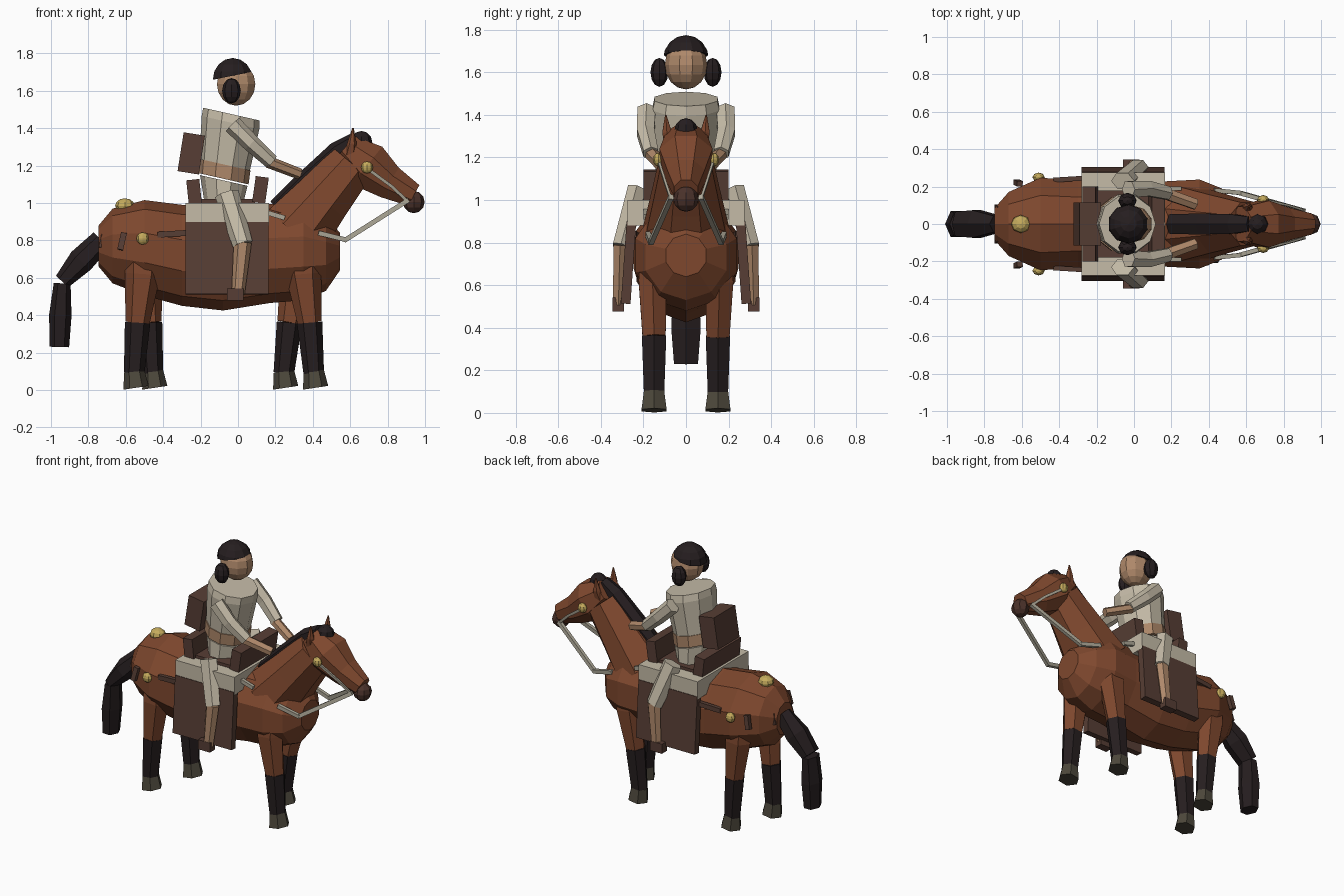
import bpy, bmesh, math
from mathutils import Vector, Matrix

cube = bpy.data.objects.get("Cube")
if cube:
    bpy.data.objects.remove(cube, do_unlink=True)


def material(name, r, g, b):
    m = bpy.data.materials.new(name)
    m.use_nodes = True
    m.diffuse_color = (r, g, b, 1)
    bsdf = next(n for n in m.node_tree.nodes if n.type == 'BSDF_PRINCIPLED')
    bsdf.inputs["Base Color"].default_value = (r, g, b, 1)
    bsdf.inputs["Roughness"].default_value = 0.9
    return m


COAT = material("chestnut coat", .21, .064, .027)
DARK = material("black hair", .019, .013, .014)
HOOF = material("hoof grey", .075, .065, .045)
MUZZLE = material("muzzle brown", .07, .032, .024)
CLOTH = material("cream cloth", .56, .50, .39)
SKIN = material("tan skin", .43, .25, .145)
LEATHER = material("brown leather", .095, .048, .035)
BRASS = material("brass", .56, .41, .11)
REIN = material("pale strap", .42, .39, .31)


def finish(name, bm, mat):
    bmesh.ops.recalc_face_normals(bm, faces=bm.faces)
    me = bpy.data.meshes.new(name)
    bm.to_mesh(me)
    bm.free()
    me.materials.append(mat)
    ob = bpy.data.objects.new(name, me)
    bpy.context.collection.objects.link(ob)
    return ob


def tube(name, sections, mat, sides=6, axis=None):
    """Loft through sections (x, y, z, half width, half depth)."""
    bm = bmesh.new()
    pts = [Vector(s[:3]) for s in sections]
    rings = []
    for i, s in enumerate(sections):
        d = Vector(axis) if axis else pts[min(i + 1, len(pts) - 1)] - pts[max(i - 1, 0)]
        d.normalize()
        side = (Vector((0, 1, 0)) - d * d.y).normalized()
        up = d.cross(side)
        ring = []
        for k in range(sides):
            a = math.tau * (k + .5) / sides
            ring.append(bm.verts.new(pts[i] + side * math.cos(a) * s[3] + up * math.sin(a) * s[4]))
        rings.append(ring)
    for a, b in zip(rings, rings[1:]):
        for k in range(sides):
            j = (k + 1) % sides
            bm.faces.new((a[k], a[j], b[j], b[k]))
    bm.faces.new(rings[0])
    bm.faces.new(rings[-1])
    return finish(name, bm, mat)


def box(name, center, size, mat, tilt_y=0, tilt_x=0):
    bm = bmesh.new()
    m = (Matrix.Translation(center) @ Matrix.Rotation(math.radians(tilt_y), 4, 'Y')
         @ Matrix.Rotation(math.radians(tilt_x), 4, 'X') @ Matrix.Diagonal((*size, 1)))
    bmesh.ops.create_cube(bm, size=1, matrix=m)
    return finish(name, bm, mat)


def ball(name, center, radii, mat, segments=8, rings=6, keep=None):
    bm = bmesh.new()
    m = Matrix.Translation(center) @ Matrix.Diagonal((*radii, 1))
    bmesh.ops.create_uvsphere(bm, u_segments=segments, v_segments=rings, radius=1, matrix=m)
    if keep is not None:
        geom = bm.verts[:] + bm.edges[:] + bm.faces[:]
        cut = bmesh.ops.bisect_plane(bm, geom=geom, plane_co=keep[0], plane_no=keep[1], clear_inner=True)
        bmesh.ops.holes_fill(bm, edges=[e for e in cut["geom_cut"] if isinstance(e, bmesh.types.BMEdge)])
    return finish(name, bm, mat)


# Horse trunk, neck and head
tube("horse_body", [(-.745, 0, .77, .09, .11), (-.67, 0, .77, .18, .2), (-.5, 0, .76, .26, .255),
                    (-.3, 0, .72, .245, .27), (-.08, 0, .705, .245, .28), (.17, 0, .73, .24, .265),
                    (.35, 0, .74, .25, .26), (.47, 0, .73, .2, .2), (.545, 0, .74, .1, .1)],
     COAT, 10, axis=(1, 0, 0))
tube("horse_neck", [(.3, 0, .84, .215, .2), (.45, 0, 1.02, .17, .165), (.61, 0, 1.21, .125, .135)], COAT, 8)
tube("horse_head", [(.575, 0, 1.3, .1, .08), (.69, 0, 1.2, .135, .14), (.81, 0, 1.11, .095, .1),
                    (.94, 0, 1.04, .06, .068)], COAT, 8)
ball("muzzle", (.94, 0, 1.005), (.058, .06, .06), MUZZLE)

# Mane, forelock and tail
tube("mane", [(.2, 0, .98, .06, .04), (.36, 0, 1.13, .065, .045), (.53, 0, 1.28, .06, .05),
              (.62, 0, 1.34, .045, .035)], DARK, 6)
ball("forelock", (.66, 0, 1.325), (.058, .055, .06), DARK)
tube("tail_upper", [(-.73, 0, .80, .05, .06), (-.84, 0, .69, .085, .07), (-.94, 0, .58, .075, .045)], DARK)
tube("tail_lower", [(-.94, 0, .57, .07, .045), (-.95, 0, .4, .08, .06), (-.955, 0, .23, .065, .052)], DARK)

# Legs: the two sides are in different strides
for side, s, front_top, front_foot, hind_top, hind_foot in (
        ("near", -1, .35, .405, -.51, -.555), ("far", 1, .32, .245, -.5, -.455)):
    for part, top, foot in (("front", front_top, front_foot), ("hind", hind_top, hind_foot)):
        y = .15 * s
        knee = top + (foot - top) * .6
        step = .02 if foot > top else -.02
        tube(f"{part}_leg_{side}", [(top, y, .76, .07, .1), (top, y * 1.05, .62, .075, .095),
                                    (knee, y, .36, .063, .065)], COAT)
        tube(f"{part}_stocking_{side}", [(knee, y, .36, .066, .068), (foot, y, .09, .055, .055)], DARK)
        tube(f"{part}_hoof_{side}", [(foot, y, .1, .055, .055), (foot + .01, y, .012, .068, .068)],
             HOOF, axis=(.15, 0, -1))

# Saddle: cloth, flaps, cantle and pommel
box("saddle_cloth", (-.058, 0, .94), (.445, .55, .12), CLOTH)
box("cantle", (-.235, 0, 1.06), (.07, .4, .13), LEATHER, -6)
box("pommel", (.12, 0, 1.07), (.07, .4, .14), LEATHER, 8)
box("seat", (-.058, 0, 1.0), (.3, .36, .04), LEATHER)

for side, s in (("near", -1), ("far", 1)):
    box(f"saddle_flap_{side}", (-.058, .27 * s, .705), (.443, .045, .385), LEATHER, 0, 4 * s)
    # Horse details
    tube(f"horse_ear_{side}", [(.6, .075 * s, 1.26, .03, .035), (.61, .09 * s, 1.32, .025, .025),
                               (.615, .095 * s, 1.4, .004, .004)], COAT)
    ball(f"bridle_rosette_{side}", (.69, .13 * s, 1.19), (.032, .025, .032), BRASS)
    ball(f"rump_rosette_{side}", (-.51, .25 * s, .81), (.033, .025, .033), BRASS)
    # Tack straps
    tube(f"cheek_strap_{side}", [(.69, .13 * s, 1.185, .008, .012), (.82, .1 * s, 1.09, .008, .012),
                                 (.9, .075 * s, 1.015, .008, .012)], REIN, 4)
    tube(f"rein_lower_{side}", [(.91, .07 * s, 1.015, .016, .018), (.57, .165 * s, .8, .016, .018)], REIN, 4)
    tube(f"rein_back_{side}", [(.58, .165 * s, .802, .016, .018), (.43, .18 * s, .84, .016, .018)], REIN, 4)
    tube(f"breast_strap_{side}", [(.15, .19 * s, .95, .015, .018), (.25, .19 * s, .92, .015, .018)], REIN, 4)
    tube(f"crupper_strap_{side}", [(-.27, .245 * s, .84, .018, .022), (-.43, .235 * s, .83, .018, .022)], LEATHER, 4)
    tube(f"breeching_strap_{side}", [(-.61, .215 * s, .84, .02, .022), (-.63, .225 * s, .75, .02, .022)], LEATHER, 4)
    tube(f"tail_strap_{side}", [(-.715, .08 * s, .83, .02, .022), (-.73, .09 * s, .76, .02, .022)], LEATHER, 4)
    # Rider limbs
    tube(f"sleeve_{side}", [(-.03, .185 * s, 1.42, .05, .05), (.07, .19 * s, 1.32, .047, .047),
                            (.18, .165 * s, 1.22, .04, .04)], CLOTH)
    tube(f"forearm_{side}", [(.16, .165 * s, 1.22, .034, .032), (.33, .105 * s, 1.155, .032, .03)], SKIN)
    tube(f"thigh_{side}", [(-.06, .23 * s, 1.05, .05, .065), (.025, .305 * s, .78, .045, .055)], CLOTH)
    tube(f"shin_{side}", [(.025, .31 * s, .79, .034, .048), (0, .318 * s, .51, .03, .035)], SKIN)
    box(f"stirrup_{side}", (-.015, .318 * s, .51), (.09, .055, .065), LEATHER)
    ball(f"hair_bun_{side}", (-.035, .125 * s, 1.6), (.05, .042, .068), DARK)

ball("rump_boss", (-.605, 0, .985), (.052, .048, .04), BRASS)

# Rider trunk, leaning back slightly from the shoulders
LEAN = (.22, 0, .975)
tube("rider_hips", [(-.08, 0, 1.0, .15, .105), (-.076, 0, 1.12, .145, .13)], CLOTH, 10, LEAN)
tube("belt", [(-.08, 0, 1.13, .15, .14), (-.072, 0, 1.205, .152, .142)], SKIN, 10, LEAN)
tube("rider_chest", [(-.072, 0, 1.2, .145, .138), (-.04, 0, 1.43, .165, .158), (-.035, 0, 1.475, .155, .155)],
     CLOTH, 10, LEAN)
box("backpack", (-.25, 0, 1.265), (.115, .23, .21), LEATHER, 9)

# Rider head with a hair cap cut along a slanted hairline
ball("rider_head", (-.01, 0, 1.635), (.108, .1, .115), SKIN, 10, 8)
ball("hair_cap", (-.028, 0, 1.66), (.112, .108, .115), DARK, 10, 8, keep=((-.03, 0, 1.68), (-.2, 0, .98)))
